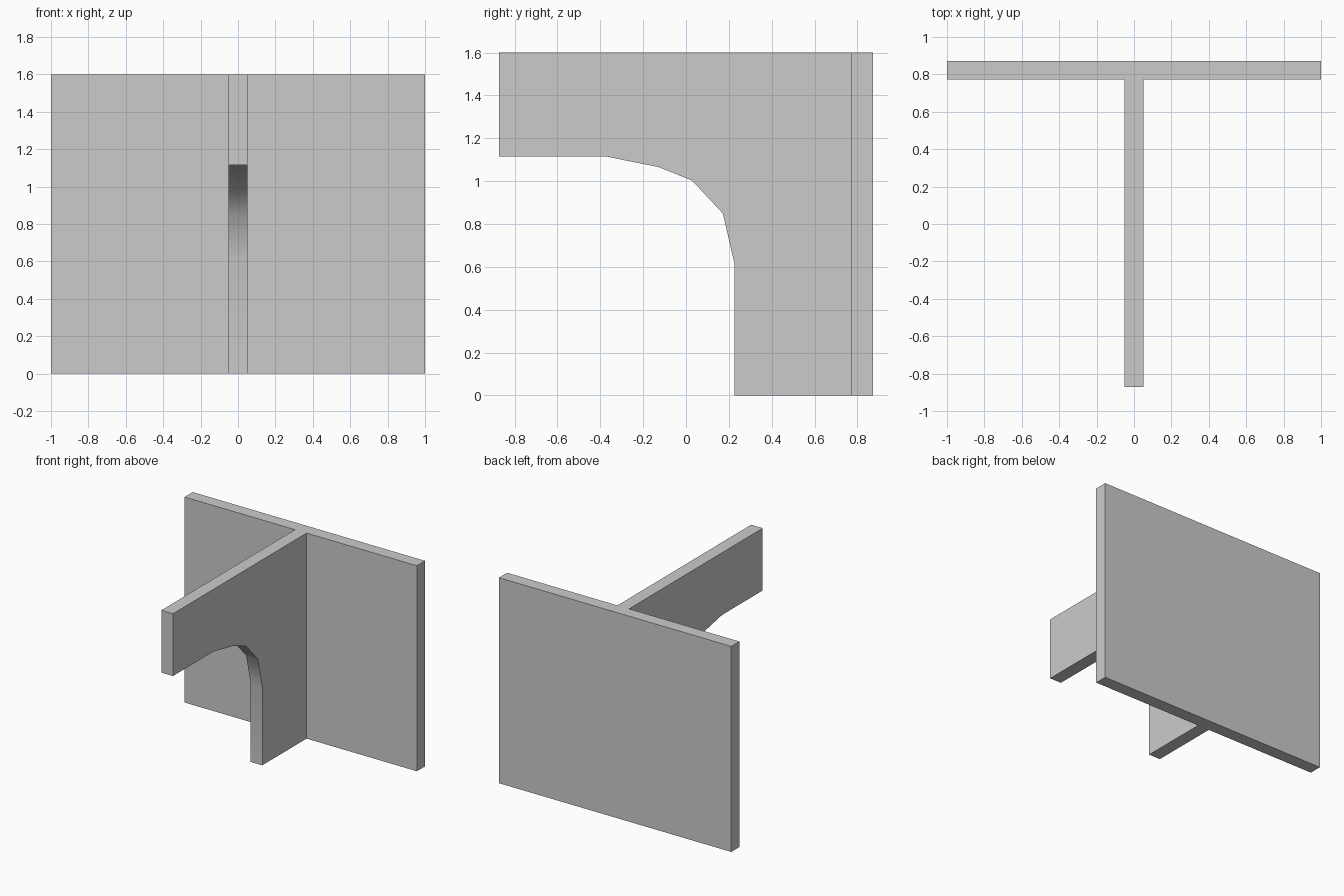
import bpy, bmesh
from mathutils import Vector
from math import radians

if "Cube" in bpy.data.objects:
    bpy.data.objects.remove(bpy.data.objects["Cube"])


def prism(name, points, direction):
    """Extrude a closed flat outline along a direction."""
    bm = bmesh.new()
    face = bm.faces.new([bm.verts.new(p) for p in points])
    ext = bmesh.ops.extrude_face_region(bm, geom=[face])
    moved = [v for v in ext["geom"] if isinstance(v, bmesh.types.BMVert)]
    bmesh.ops.translate(bm, verts=moved, vec=Vector(direction))
    bmesh.ops.recalc_face_normals(bm, faces=bm.faces)
    mesh = bpy.data.meshes.new(name)
    bm.to_mesh(mesh)
    bm.free()
    obj = bpy.data.objects.new(name, mesh)
    bpy.context.collection.objects.link(obj)
    return obj


W, T, D, F, H = 1.0, 0.05, 0.872, 0.772, 1.6

# T-shaped plan: back wall plus centre partition
plan = [(-W, D), (-W, F), (-T, F), (-T, -D), (T, -D), (T, F), (W, F), (W, D)]
wall = prism("wall_with_partition", [(x, y, 0) for x, y in plan], (0, 0, H))

# Half-arch opening cut through the partition
arch = [(-1.1, -0.2), (-1.1, 1.115), (-0.373, 1.115), (-0.126, 1.065),
        (0.028, 1.003), (0.172, 0.849), (0.227, 0.611), (0.227, -0.2)]
cutter = prism("arch_cutter", [(-0.2, y, z) for y, z in arch], (0.4, 0, 0))
cutter.hide_render = True

cut = wall.modifiers.new("arch_opening", 'BOOLEAN')
cut.operation = 'DIFFERENCE'
cut.solver = 'EXACT'
cut.object = cutter
bpy.context.view_layer.objects.active = wall
wall.select_set(True)
bpy.ops.object.modifier_apply(modifier=cut.name)
bpy.data.objects.remove(cutter)

# Soft shading along the arch, crisp edges elsewhere
bpy.ops.object.shade_smooth_by_angle(angle=radians(40))
